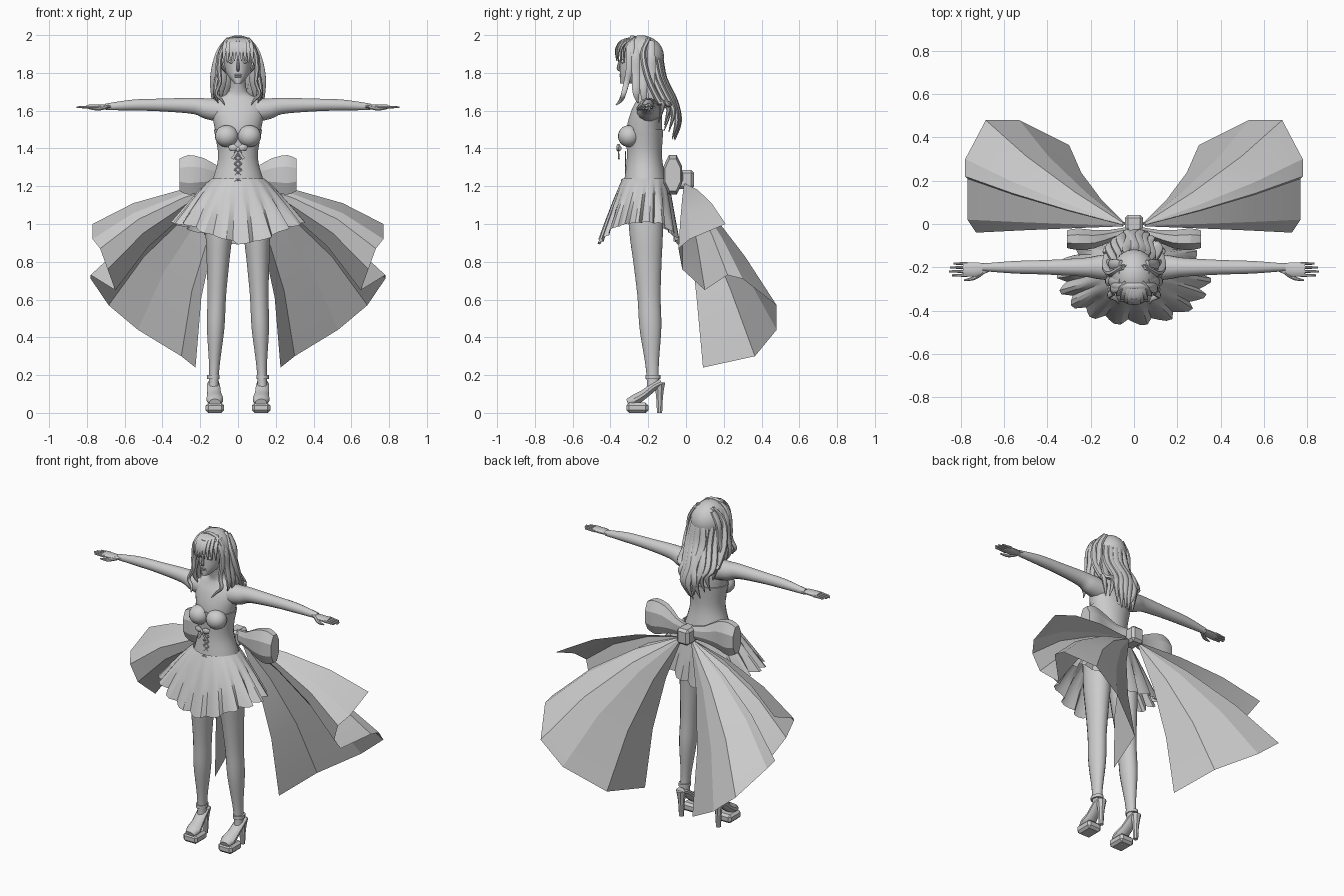
import bpy, bmesh, math, random
from mathutils import Matrix, Vector

random.seed(4)
if "Cube" in bpy.data.objects:
    bpy.data.objects.remove(bpy.data.objects["Cube"], do_unlink=True)

ACROSS, DEPTH = Vector((1, 0, 0)), Vector((0, 1, 0))
BOTH_SIDES = (("left", 1), ("right", -1))
GREY = (.6, .6, .6, 1)
grey = bpy.data.materials.new("plain grey")
grey.use_nodes = True
grey.diffuse_color = GREY
grey.node_tree.nodes["Principled BSDF"].inputs["Base Color"].default_value = GREY


def finish(name, bm, angle):
    """Turn a bmesh into a shaded object."""
    bmesh.ops.recalc_face_normals(bm, faces=bm.faces)
    mesh = bpy.data.meshes.new(name)
    bm.to_mesh(mesh)
    bm.free()
    mesh.materials.append(grey)
    part = bpy.data.objects.new(name, mesh)
    bpy.context.collection.objects.link(part)
    bpy.ops.object.select_all(action='DESELECT')
    part.select_set(True)
    bpy.context.view_layer.objects.active = part
    bpy.ops.object.shade_smooth_by_angle(angle=math.radians(angle))


def skin(name, rows, closed=True, caps=True, angle=40):
    """Join rows of points with quads."""
    bm = bmesh.new()
    grid = [[bm.verts.new(point) for point in row] for row in rows]
    count = len(rows[0])
    for row, following in zip(grid, grid[1:]):
        for i in range(count if closed else count - 1):
            j = (i + 1) % count
            bm.faces.new((row[i], row[j], following[j], following[i]))
    if caps:
        bm.faces.new(grid[0])
        bm.faces.new(grid[-1])
    finish(name, bm, angle)


def rounded_path(points, steps):
    """Smooth curve through every point, radii included."""
    points = [Vector(point) for point in points]
    padded = [points[0], *points, points[-1]]
    result = []
    for before, start, end, after in zip(padded, padded[1:], padded[2:], padded[3:]):
        leave, arrive = (end - before) / 2, (after - start) / 2
        for step in range(steps):
            t = step / steps
            result.append(start + (end - start) * (t * t * (3 - t - t))
                          + leave * (t * (1 - t) ** 2) - arrive * (t * t * (1 - t)))
    return result + [points[-1]]


def turns(sides):
    return [math.tau * (k + .5) / sides for k in range(sides)]


def sweep(name, points, ref=ACROSS, flat=1, sides=12, steps=4, side=1, angle=40):
    """Tube along points of x, y, z and radius; flat scales the radius across ref."""
    path = rounded_path(points, steps)
    centres = [Vector((p[0] * side, p[1], p[2])) for p in path]
    rows = []
    for i, centre in enumerate(centres):
        ahead = centres[min(i + 1, len(centres) - 1)] - centres[max(i - 1, 0)]
        ahead.normalize()
        u = (ref - ahead * ref.dot(ahead)).normalized()
        v = ahead.cross(u) * flat
        radius = max(path[i][3], .003)
        rows.append([centre + (u * math.cos(a) + v * math.sin(a)) * radius for a in turns(sides)])
    skin(name, rows, angle=angle)


def column(name, rings, grow=0):
    """Upright body from rings of centre y, height, half width and half depth."""
    skin(name, [[((w + grow) * math.cos(a), y + (d + grow) * math.sin(a), z) for a in turns(24)]
                for y, z, w, d in rounded_path(rings, 4)])


def ball(name, centre, size, keep=None):
    """Ellipsoid, optionally keeping only some faces."""
    bm = bmesh.new()
    bmesh.ops.create_uvsphere(bm, u_segments=20, v_segments=14, radius=1,
                              matrix=Matrix.LocRotScale(Vector(centre), None, Vector(size)))
    if keep:
        unwanted = [face for face in bm.faces if not keep(face.calc_center_median())]
        bmesh.ops.delete(bm, geom=unwanted, context='FACES')
    finish(name, bm, 40)


def block(name, centre, size, bevel):
    """Box with chamfered edges."""
    bm = bmesh.new()
    bmesh.ops.create_cube(bm, size=1,
                          matrix=Matrix.LocRotScale(Vector(centre), None, Vector(size)))
    bmesh.ops.bevel(bm, geom=bm.edges[:], offset=bevel, segments=1, affect='EDGES')
    finish(name, bm, 20)


# Torso with neck, and the fitted bodice over it
torso = [(-.215, 1.1, .14, .11), (-.215, 1.2, .138, .11), (-.22, 1.35, .1, .088),
         (-.22, 1.5, .123, .095), (-.21, 1.6, .14, .08), (-.2, 1.66, .115, .06),
         (-.21, 1.7, .05, .045), (-.23, 1.8, .04, .05)]
column("torso", torso)
column("bodice", torso[:4], grow=.006)

# Head, narrowing to the chin, with nose and lips
column("head", [(d - .35, z, w, d) for z, w, d in
                ((1.745, .02, .04), (1.79, .057, .08), (1.85, .074, .105),
                 (1.92, .075, .105), (1.97, .045, .07))])
sweep("nose", [(0, -.348, 1.87, .005), (0, -.358, 1.825, .01), (0, -.345, 1.81, .005)], sides=8)
for height in (1.79, 1.78):
    ball("lip", (0, -.345, height), (.02, .007, .005))

for tag, s in BOTH_SIDES:
    ball(tag + "_eye", (s * .034, -.335, 1.86), (.016, .01, .01))
    ball(tag + "_bust", (s * .06, -.302, 1.465), (.062, .058, .058))

    # Arm, flat palm, fingers and thumb
    sweep(tag + "_arm", [(x, -.2, z, r) for x, z, r in
                         ((.08, 1.6, .065), (.16, 1.61, .057), (.23, 1.625, .045),
                          (.4, 1.63, .035), (.55, 1.63, .03), (.7, 1.62, .018))],
          ref=DEPTH, side=s)
    sweep(tag + "_palm", [(.67, -.2, 1.622, .02), (.73, -.21, 1.62, .033), (.79, -.21, 1.62, .032)],
          ref=DEPTH, flat=.4, side=s)
    for finger in range(4):
        y = -.237 + finger * .018
        reach = .86 - abs(finger - 1.3) * .015
        sweep(tag + "_finger", [(.77, y, 1.62, .009), (reach, y, 1.618, .005)],
              ref=DEPTH, side=s, sides=8)
    sweep(tag + "_thumb", [(.7, -.22, 1.62, .013), (.74, -.25, 1.61, .01), (.785, -.26, 1.61, .004)],
          ref=DEPTH, side=s, sides=8)

    # Leg, leaning outward and back toward the ankle
    sweep(tag + "_leg", [(.134 - z * .035, -.168 - z * .045, z, r) for z, r in
                         ((1.14, .076), (.95, .072), (.8, .061), (.62, .05), (.45, .047),
                          (.27, .03), (.18, .026), (.13, .028))], flat=1.25, side=s, sides=16)

    # High-heeled platform shoe with ankle strap
    sweep(tag + "_shoe", [(.13, -.13, .16, .03), (.13, -.17, .14, .036), (.126, -.22, .1, .038),
                          (.122, -.27, .07, .045), (.122, -.31, .055, .03)], flat=.65, side=s)
    block(tag + "_platform", (s * .122, -.257, .027), (.098, .115, .054), .014)
    sweep(tag + "_heel", [(.13, -.14, .16, .032), (.13, -.14, .09, .02), (.13, -.14, 0, .015)],
          side=s, sides=8)
    sweep(tag + "_ankle_strap", [(.13, -.175, .18, .034), (.13, -.175, .2, .034)],
          flat=1.2, side=s)

# Pleated skirt, shorter at the sides
PLEATS, FOLD = 18, (0, 1, 1, -1)
samples = PLEATS * len(FOLD)
hem_change = [random.uniform(-.015, .015) for pleat in range(PLEATS)]
rows = []
for t in (0, .12, .35, .7, 1):
    flare, row = t ** .85, []
    for i in range(samples):
        a = math.tau * i / samples - math.pi / 2
        fold = 1 + FOLD[i % len(FOLD)] * .065 * t
        hem = .9 + .12 * abs(math.cos(a)) ** 1.5 + hem_change[i // len(FOLD)]
        row.append(((.14 + .195 * flare) * fold * math.cos(a),
                    -.215 - .035 * flare + (.12 + .085 * flare) * fold * math.sin(a),
                    1.24 + (hem - 1.24) * t))
    rows.append(row)
skin("skirt", rows, caps=False, angle=25)

# Pointed waist seam, crossed lacing and chest ribbon
for tag, s in BOTH_SIDES:
    sweep(tag + "_waist_seam", [(0, -.34, 1.235, .004), (.05, -.333, 1.2, .004),
                                (.1, -.31, 1.16, .004)], ref=DEPTH, side=s, sides=6)
    for cross in range(4):
        z = 1.255 + cross * .032
        sweep(tag + "_lacing", [(-.018, -.32, z, .004), (.018, -.32, z + .032, .004)],
              ref=DEPTH, side=s, sides=6)
    sweep(tag + "_chest_ribbon_loop", [(0, -.355, 1.395, .006), (.025, -.358, 1.405, .012),
                                       (.045, -.35, 1.4, .009)],
          ref=DEPTH, flat=1.6, side=s, sides=8)
    sweep(tag + "_chest_ribbon_end", [(0, -.358, 1.39, .006), (.03, -.355, 1.345, .009)],
          flat=.5, side=s, sides=6)
ball("chest_ribbon_knot", (0, -.358, 1.395), (.012, .01, .012))

# Big back bow with folded trailing sashes
block("bow_knot", (0, -.01, 1.235), (.085, .105, .1), .015)
knot = Vector((.03, -.01, 1.22))
sash_hem = [(.77, .21, 1), (.77, .02, .92), (.73, -.04, .87), (.69, -.02, .76), (.65, .1, .65),
            (.78, .22, .73), (.78, .3, .71), (.685, .48, .57), (.53, .48, .44),
            (.3, .365, .3), (.225, .09, .24)]
for tag, s in BOTH_SIDES:
    sweep(tag + "_bow_loop", [(.02, -.03, 1.25, .02), (.1, -.05, 1.25, .026), (.19, -.07, 1.26, .046),
                              (.26, -.07, 1.26, .054), (.31, -.07, 1.26, .044)],
          ref=DEPTH, flat=2.1, side=s, sides=8, steps=2, angle=20)
    rows = []
    for t in (0, .3, .65, 1):
        bulge = math.sin(math.pi * t) * .04
        points = [knot.lerp(Vector(corner), .03 + .97 * t) for corner in sash_hem]
        rows.append([(s * (p.x + bulge), p.y, p.z + bulge) for p in points])
    skin(tag + "_sash", rows, closed=False, caps=False, angle=15)

# Hair cap open around the face, with a headband over it
ball("hair_cap", (0, -.238, 1.885), (.105, .122, .114),
     lambda c: c.z > 1.8 and (c.y > -.29 or c.z > 1.935))
arc = [math.pi * k / 12 for k in range(13)]
sweep("headband", [(.102 * math.cos(a), -.285, 1.885 + .108 * math.sin(a), .013) for a in arc],
      ref=DEPTH, flat=.5, sides=8, steps=2)

# Fringe
for i in range(-4, 5):
    x = i * .018
    y = -.368 + x * x * 8
    sweep("fringe_lock", [(x / 2, -.27, 1.985, .012), (x * .8, y + .03, 1.968, .015),
                          (x, y, 1.925, .013), (x * 1.05, y, 1.865 - abs(i) * .003, .003)],
          flat=.55, sides=6)

# Long wavy hair down the back
for i in range(-5, 6):
    spread = i / 5
    x, forward = spread * .115, .085 * spread ** 2
    tip = 1.435 + forward + random.uniform(0, .04)
    wave = .01 * random.choice((-1, 1))
    sweep("back_lock", [(x * .4, -.2, 1.975, .02), (x * .85, -.142 - forward, 1.9, .023),
                        (x + wave, -.115 - forward, 1.77, .025),
                        (x * 1.1 - wave, -.058 - forward, 1.65, .024),
                        (x + wave, -.035 - forward, tip + .1, .02),
                        (x * .85 - wave, -.06 - forward, tip, .003)], flat=.7, sides=8)

# Locks beside the face and over the shoulders
for tag, s in BOTH_SIDES:
    sweep(tag + "_front_lock", [(.05, -.3, 1.97, .015), (.09, -.3, 1.91, .02), (.1, -.3, 1.82, .02),
                                (.095, -.315, 1.75, .016), (.115, -.33, 1.69, .014),
                                (.085, -.345, 1.655, .011), (.07, -.37, 1.63, .003)],
          ref=DEPTH, flat=.7, side=s, sides=8)
    for strand in range(3):
        y = -.265 + strand * .04
        sweep(tag + "_side_lock", [(.06, y, 1.965, .02), (.1, y, 1.89, .024),
                                   (.106, y, 1.8, .024), (.122, y, 1.7, .02),
                                   (.105, y + .01, 1.64 - strand * .035, .003)],
              ref=DEPTH, flat=.6, side=s, sides=8)
